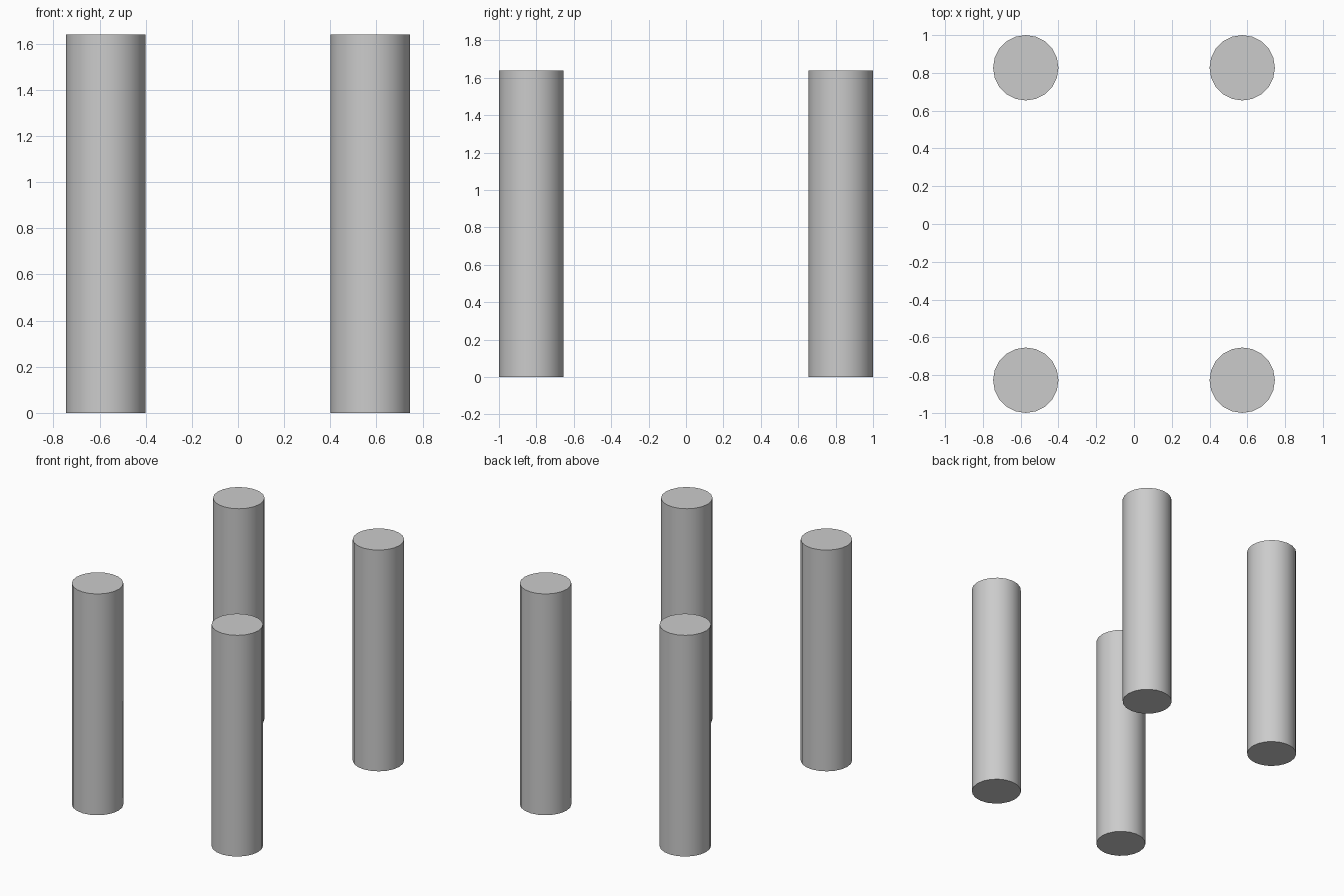
import bpy

if "Cube" in bpy.data.objects:
    bpy.data.objects.remove(bpy.data.objects["Cube"])

RADIUS, HEIGHT = 0.173, 1.64
CX, CY = 0.573, 0.827


def post(name, x, y):
    bpy.ops.mesh.primitive_cylinder_add(vertices=20, radius=RADIUS, depth=HEIGHT,
                                        location=(x, y, HEIGHT / 2))
    ob = bpy.context.object
    ob.name = name
    # Smooth sides, sharp cap rims
    bpy.ops.object.shade_smooth_by_angle()


# Four identical upright posts at the corners of a rectangle
for row, sy in (("front", -1), ("back", 1)):
    for side, sx in (("left", -1), ("right", 1)):
        post(f"{row}_{side}_post", sx * CX, sy * CY)
